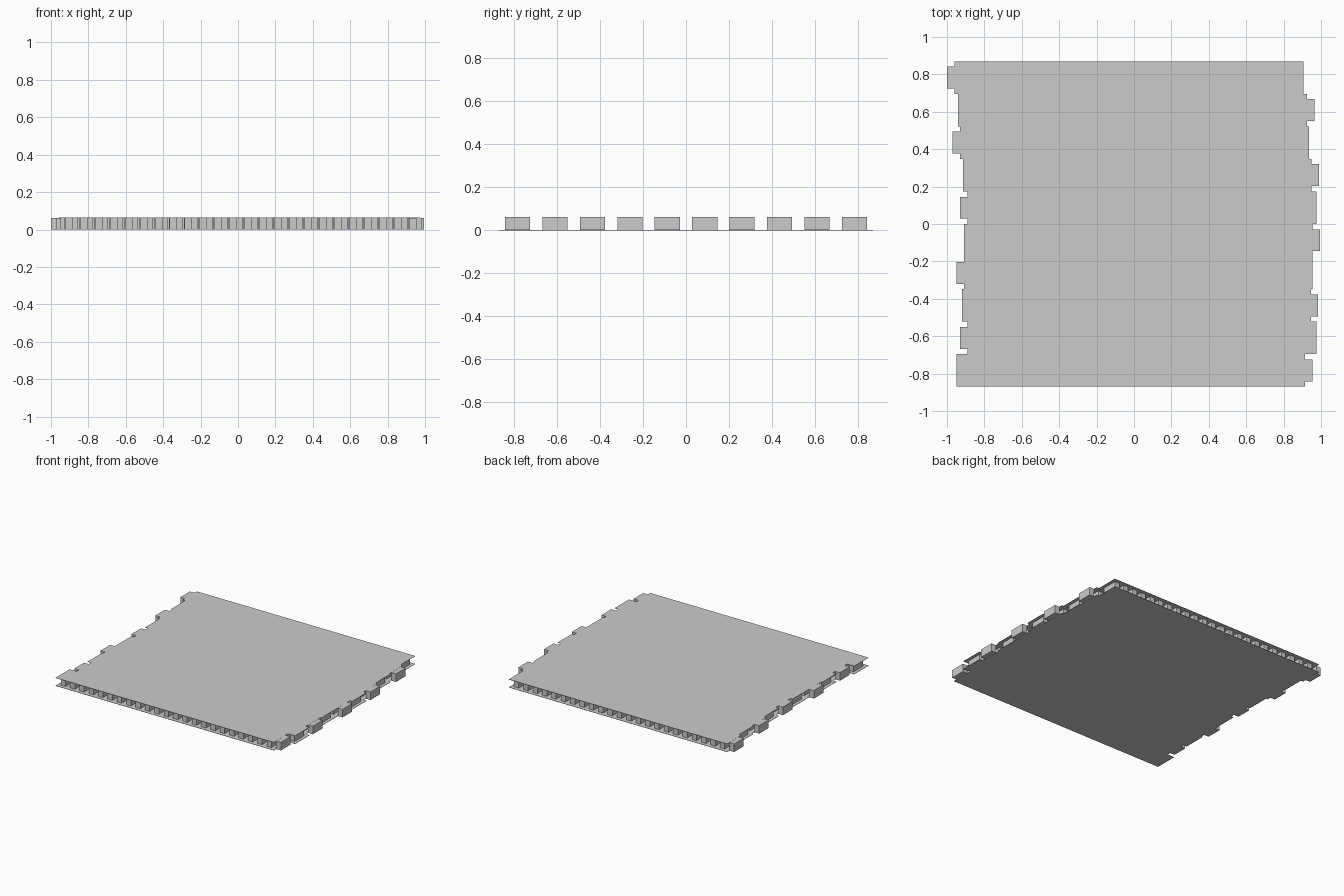
import bpy, bmesh
from mathutils import Matrix, Vector

if "Cube" in bpy.data.objects:
    bpy.data.objects.remove(bpy.data.objects["Cube"])

H = 0.063        # total height
T = 0.002        # sheet thickness
PITCH = 0.174    # strip width along y
LENGTH = 1.865   # strip length along x
FIN_W = 0.04     # fin width, also how far the end fin sticks out
FIN_D = 0.117    # fin depth along y
FINS = 24

# left edge of each strip, front to back
LEFT_EDGES = [-0.95, -0.89, -0.92, -0.91, -0.91, -0.89, -0.915, -0.93, -0.94, -0.96]


def add_box(bm, x0, x1, y0, y1, z0, z1):
    centre = Vector(((x0 + x1) / 2, (y0 + y1) / 2, (z0 + z1) / 2))
    size = Matrix.Diagonal((x1 - x0, y1 - y0, z1 - z0, 1))
    bmesh.ops.create_cube(bm, size=1, matrix=Matrix.Translation(centre) @ size)


def finish(bm, name):
    mesh = bpy.data.meshes.new(name)
    bm.to_mesh(mesh)
    bm.free()
    bpy.context.collection.objects.link(bpy.data.objects.new(name, mesh))


top, bottom, fins = bmesh.new(), bmesh.new(), bmesh.new()
for i, left in enumerate(LEFT_EDGES):
    y = (i - 4.5) * PITCH
    right = left + LENGTH
    # cover sheets above and below the strip
    add_box(top, left, right, y - PITCH / 2, y + PITCH / 2, H - T, H)
    add_box(bottom, left, right, y - PITCH / 2, y + PITCH / 2, 0, T)
    # row of fins, sticking out at the right and left by turns
    for k in range(FINS):
        if i % 2 == 0:
            x = right - 2 * FIN_W * k
        else:
            x = left - FIN_W + 2 * FIN_W * k
        add_box(fins, x, x + FIN_W, y - FIN_D / 2, y + FIN_D / 2, 0.0005, H - 0.0005)

finish(top, "top_sheet")
finish(bottom, "bottom_sheet")
finish(fins, "fin_rows")
